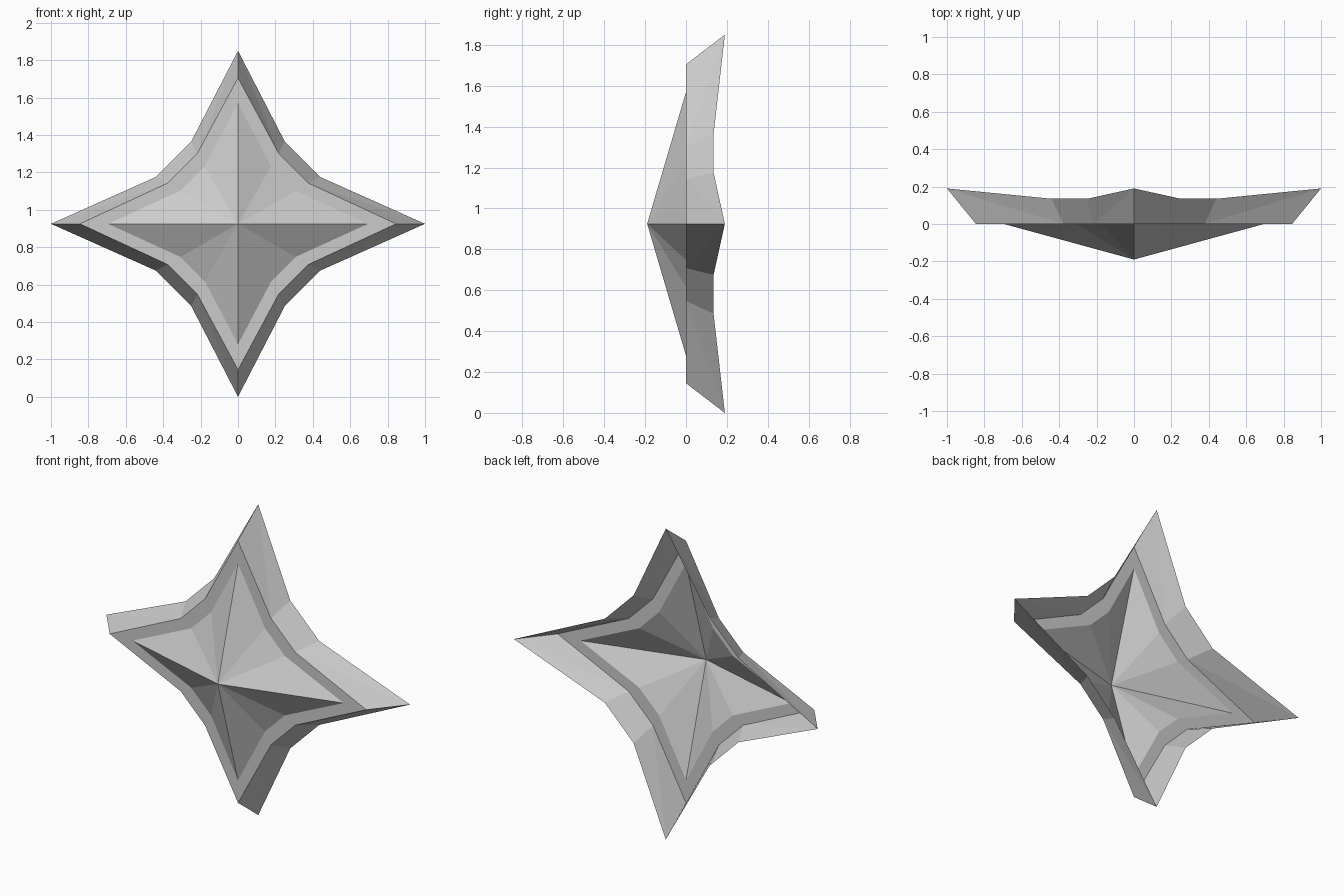
import bpy
import bmesh

cube = bpy.data.objects.get("Cube")
if cube:
    bpy.data.objects.remove(cube, do_unlink=True)

CENTER_Z = 0.925

grey = bpy.data.materials.new("light_grey")
grey.use_nodes = True
color = (0.6, 0.6, 0.6, 1)
grey.diffuse_color = color
grey.node_tree.nodes["Principled BSDF"].inputs["Base Color"].default_value = color


def outline(bm, side, top, near, far, tip_y, notch_y):
    """Twelve-point star outline: a tip, then two notch points, per quadrant."""
    verts = []
    for sx, sz, flip in ((1, 1, False), (-1, 1, True), (-1, -1, False), (1, -1, True)):
        tip = (0, tip_y, sz * top) if flip else (sx * side, tip_y, 0)
        notch = [(sx * far, notch_y, sz * near), (sx * near, notch_y, sz * far)]
        if flip:
            notch.reverse()
            tip = (0, tip_y, top) if sz > 0 else (0, tip_y, -top)
        for x, y, z in [tip] + notch:
            verts.append(bm.verts.new((x, y, z + CENTER_Z)))
    return verts


bm = bmesh.new()
rim = outline(bm, 1.0, 0.925, 0.25, 0.44, 0.19, 0.135)
border = outline(bm, 0.845, 0.78, 0.217, 0.377, 0, 0)
inner = outline(bm, 0.695, 0.645, 0.177, 0.308, 0, 0)
apex = bm.verts.new((0, -0.19, CENTER_Z))

count = len(rim)
for i in range(count):
    j = (i + 1) % count
    # Flared rim, split from each outer tip to the border notch
    if j % 3 == 0:
        bm.faces.new((rim[i], rim[j], border[i]))
        bm.faces.new((rim[j], border[j], border[i]))
    else:
        bm.faces.new((rim[i], rim[j], border[j]))
        bm.faces.new((rim[i], border[j], border[i]))
    # Flat border band
    bm.faces.new((border[i], border[j], inner[j], inner[i]))
    # Raised faceted front, hollow behind
    bm.faces.new((inner[i], inner[j], apex))

bmesh.ops.recalc_face_normals(bm, faces=bm.faces)
bm.faces.ensure_lookup_table()
if sum(f.normal.y * f.calc_area() for f in bm.faces) > 0:
    bmesh.ops.reverse_faces(bm, faces=bm.faces)

mesh = bpy.data.meshes.new("four_point_star")
bm.to_mesh(mesh)
bm.free()
mesh.materials.append(grey)
star = bpy.data.objects.new("four_point_star", mesh)
bpy.context.collection.objects.link(star)
